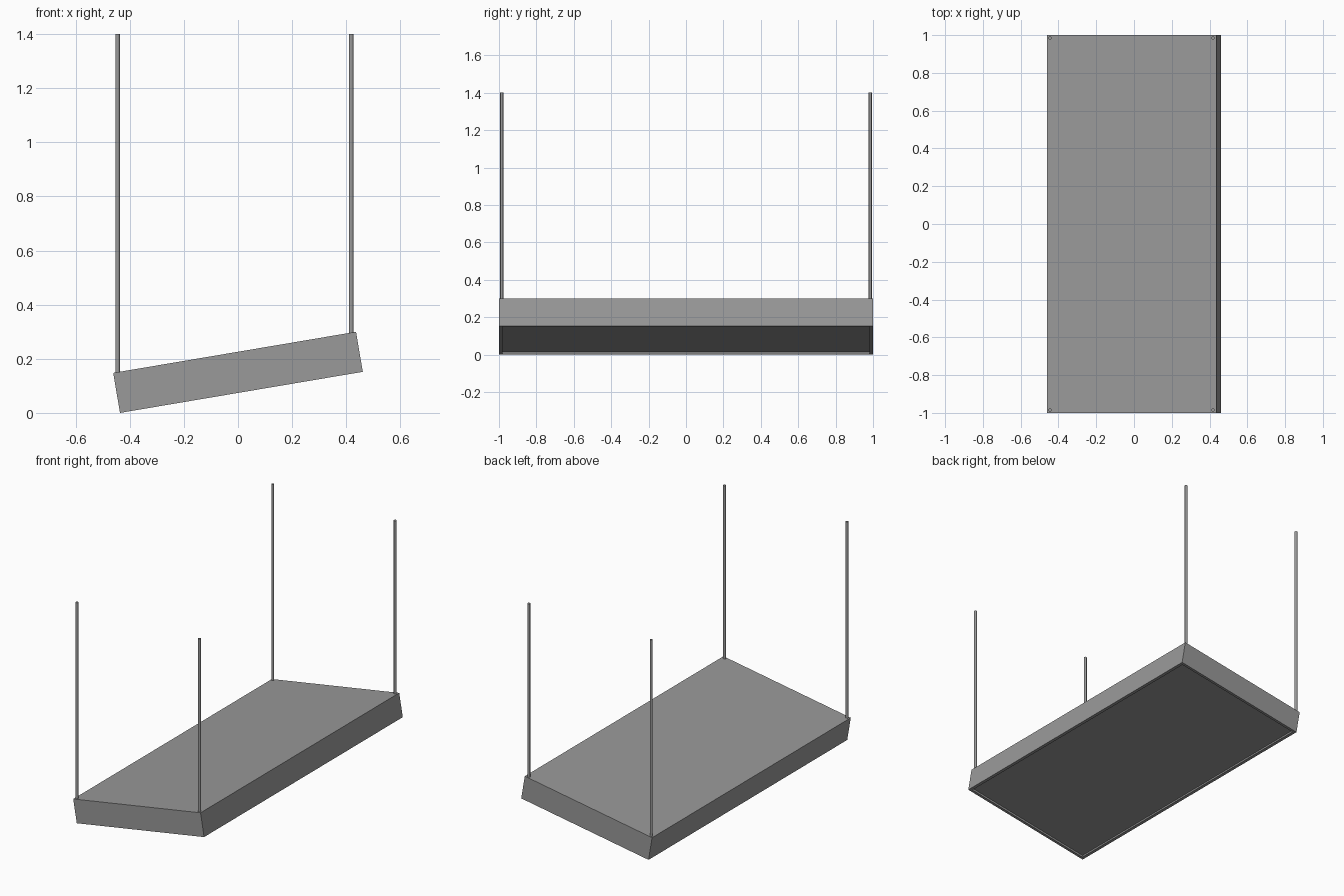
import bpy, bmesh, math

cube = bpy.data.objects.get("Cube")
if cube:
    bpy.data.objects.remove(cube, do_unlink=True)

WIDTH, LENGTH, HEIGHT = 0.91, 2.0, 0.15
TILT = math.radians(9.6)
RIM, RECESS = 0.025, 0.012

grey = bpy.data.materials.new("mid grey")
grey.use_nodes = True
colour = (0.32, 0.32, 0.32, 1)
grey.diffuse_color = colour
grey.node_tree.nodes["Principled BSDF"].inputs["Base Color"].default_value = colour


def add_object(name, bm):
    mesh = bpy.data.meshes.new(name)
    bm.to_mesh(mesh)
    bm.free()
    mesh.materials.append(grey)
    obj = bpy.data.objects.new(name, mesh)
    bpy.context.collection.objects.link(obj)
    return obj


# Tilted housing with a shallow recessed panel underneath
bm = bmesh.new()
bmesh.ops.create_cube(bm, size=1)
bmesh.ops.scale(bm, vec=(WIDTH, LENGTH, HEIGHT), verts=bm.verts)
bm.normal_update()
bottom = min(bm.faces, key=lambda f: f.calc_center_median().z)
bmesh.ops.inset_region(bm, faces=[bottom], thickness=RIM)
bmesh.ops.inset_region(bm, faces=[bottom], thickness=0, depth=-RECESS)
housing = add_object("housing", bm)
housing.rotation_euler.y = -TILT
housing.location.z = (WIDTH * math.sin(TILT) + HEIGHT * math.cos(TILT)) / 2


# Vertical hanging rods at the four corners
def add_rod(name, x, y, base, top=1.4, radius=0.0085):
    bm = bmesh.new()
    bmesh.ops.create_cone(bm, cap_ends=True, segments=12, radius1=radius,
                          radius2=radius, depth=top - base)
    rod = add_object(name, bm)
    rod.location = (x, y, (top + base) / 2)
    for face in rod.data.polygons:
        face.use_smooth = len(face.vertices) == 4


for side, x, base in (("right", -0.445, 0.145), ("left", 0.418, 0.29)):
    for end, y in (("front", -0.985), ("back", 0.985)):
        add_rod(f"{end}_{side}_rod", x, y, base)
